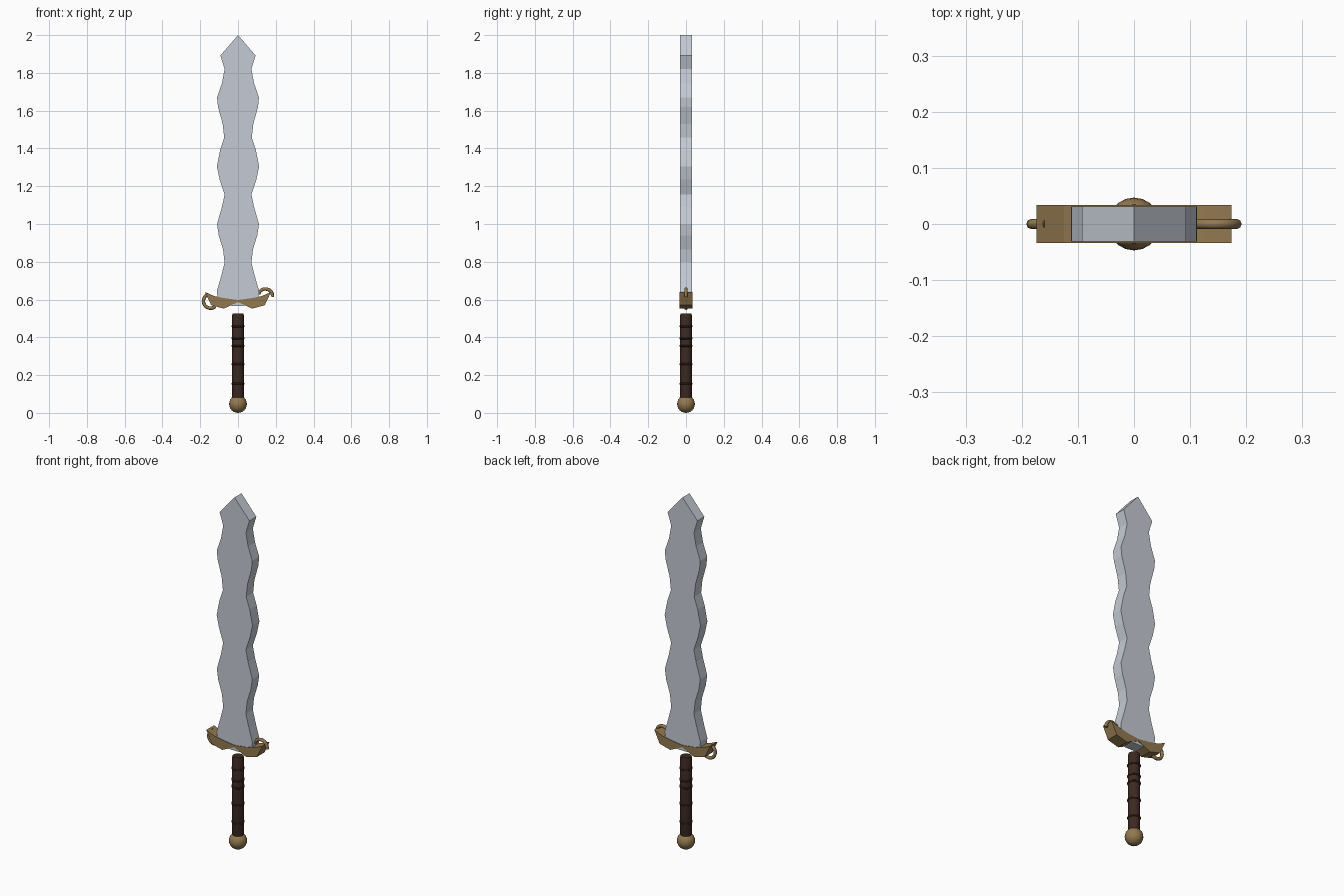
import bpy, bmesh, math
from mathutils import Vector

if "Cube" in bpy.data.objects:
    bpy.data.objects.remove(bpy.data.objects["Cube"])


def material(name, rgb):
    m = bpy.data.materials.new(name)
    m.diffuse_color = (*rgb, 1)
    m.use_nodes = True
    m.node_tree.nodes["Principled BSDF"].inputs["Base Color"].default_value = m.diffuse_color
    return m


STEEL = material("steel", (0.56, 0.60, 0.66))
BRONZE = material("bronze", (0.29, 0.19, 0.08))
LEATHER = material("leather", (0.045, 0.022, 0.016))


def add_object(name, bm, mat):
    bmesh.ops.recalc_face_normals(bm, faces=bm.faces)
    me = bpy.data.meshes.new(name)
    bm.to_mesh(me)
    bm.free()
    me.materials.append(mat)
    ob = bpy.data.objects.new(name, me)
    bpy.context.collection.objects.link(ob)
    return ob


def mirrored_plate(name, half, half_depth, mat):
    """Extrude a left-right symmetric xz outline; half runs from top centre to bottom centre."""
    outline = half + [(-x, z) for x, z in reversed(half) if x > 0]
    bm = bmesh.new()
    face = bm.faces.new([bm.verts.new((x, -half_depth, z)) for x, z in outline])
    ext = bmesh.ops.extrude_face_region(bm, geom=[face])
    verts = [v for v in ext["geom"] if isinstance(v, bmesh.types.BMVert)]
    bmesh.ops.translate(bm, verts=verts, vec=(0, 2 * half_depth, 0))
    return add_object(name, bm, mat)


def lathe(name, profile, sides, mat):
    """Revolve (radius, z) points around z."""
    bm = bmesh.new()
    rings = [[bm.verts.new((r * math.cos(2 * math.pi * i / sides),
                            r * math.sin(2 * math.pi * i / sides), z))
              for i in range(sides)] for r, z in profile]
    for a, b in zip(rings, rings[1:]):
        for i in range(sides):
            j = (i + 1) % sides
            bm.faces.new((a[i], a[j], b[j], b[i]))
    bm.faces.new(rings[0])
    bm.faces.new(rings[-1])
    return add_object(name, bm, mat)


def hook(name, cx, cz, start, end, mat, major=0.038, minor=0.009, steps=14, sides=8):
    """Partial ring in the xz plane."""
    bm = bmesh.new()
    rings = []
    for s in range(steps + 1):
        a = math.radians(start + (end - start) * s / steps)
        out = Vector((math.cos(a), 0, math.sin(a)))
        ring = []
        for i in range(sides):
            t = 2 * math.pi * i / sides
            p = Vector((cx, 0, cz)) + out * (major + minor * math.cos(t))
            p.y = minor * math.sin(t)
            ring.append(bm.verts.new(p))
        rings.append(ring)
    for a, b in zip(rings, rings[1:]):
        for i in range(sides):
            j = (i + 1) % sides
            bm.faces.new((a[i], a[j], b[j], b[i]))
    bm.faces.new(rings[0])
    bm.faces.new(rings[-1])
    return add_object(name, bm, mat)


def smooth(ob, angle=35):
    bpy.ops.object.select_all(action='DESELECT')
    ob.select_set(True)
    bpy.context.view_layer.objects.active = ob
    bpy.ops.object.shade_smooth_by_angle(angle=math.radians(angle))


# Wavy flat blade
mirrored_plate("blade", [
    (0, 2.0), (0.093, 1.892), (0.071, 1.82), (0.085, 1.745), (0.111, 1.67),
    (0.106, 1.62), (0.081, 1.53), (0.073, 1.457), (0.095, 1.39), (0.112, 1.305),
    (0.097, 1.235), (0.071, 1.157), (0.085, 1.09), (0.111, 1.0), (0.102, 0.94),
    (0.079, 0.865), (0.071, 0.795), (0.09, 0.72), (0.112, 0.645), (0.108, 0.61),
    (0.035, 0.567), (0, 0.567)], 0.031, STEEL)

# Upswept crossguard
mirrored_plate("crossguard", [
    (0, 0.598), (0.07, 0.607), (0.125, 0.618), (0.174, 0.639),
    (0.142, 0.57), (0.075, 0.552), (0, 0.587)], 0.034, BRONZE)

# Curled hooks at the guard ends, one down and one up
smooth(hook("left_guard_hook", -0.145, 0.592, 110, 310, BRONZE), 50)
smooth(hook("right_guard_hook", 0.145, 0.618, -5, 165, BRONZE), 50)

# Grip with wrapped bands
smooth(lathe("grip", [(0.029, 0.075), (0.031, 0.085), (0.031, 0.515), (0.028, 0.526)],
             16, LEATHER))
for n, z in enumerate((0.155, 0.258, 0.355, 0.395, 0.458)):
    smooth(lathe(f"grip_band_{n + 1}",
                 [(0.030, z - 0.006), (0.035, z - 0.002), (0.035, z + 0.002), (0.030, z + 0.006)],
                 16, LEATHER))

# Round pommel
bm = bmesh.new()
bmesh.ops.create_uvsphere(bm, u_segments=20, v_segments=12, radius=0.047)
bmesh.ops.translate(bm, verts=bm.verts, vec=(0, 0, 0.047))
smooth(add_object("pommel", bm, BRONZE))
